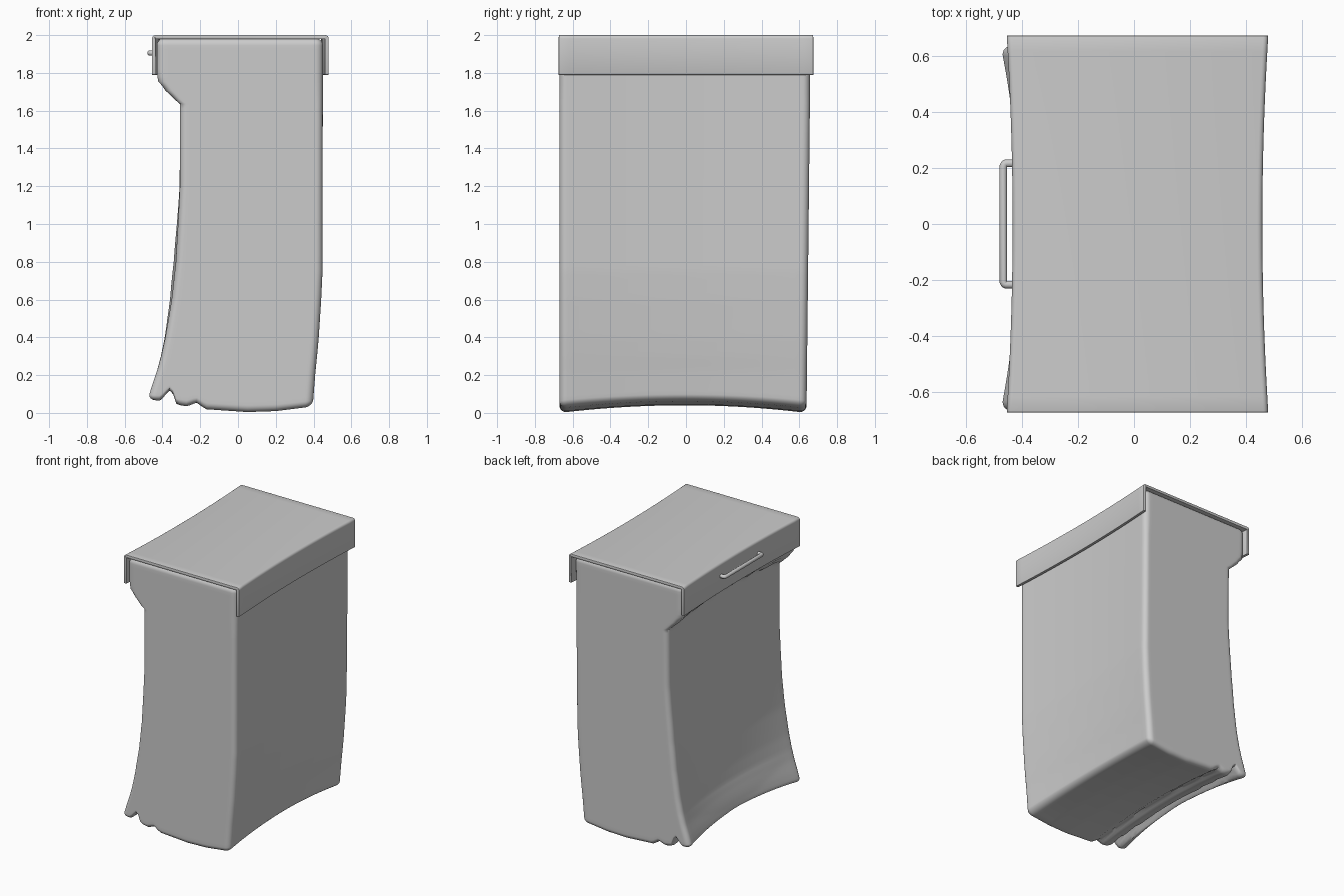
import bpy
import bmesh
import math
from mathutils import Vector

if "Cube" in bpy.data.objects:
    bpy.data.objects.remove(bpy.data.objects["Cube"])

HALF_Y = 0.67


def interp(points, t):
    """Piecewise linear lookup in a list of (position, value)."""
    if t <= points[0][0]:
        return points[0][1]
    for (a, va), (b, vb) in zip(points, points[1:]):
        if t <= b:
            return va + (vb - va) * (t - a) / (b - a)
    return points[-1][1]


def arch(y):
    """One at mid length, zero at the ends."""
    return max(0.0, 1 - (y / HALF_Y) ** 2)


def smooth(obj, angle):
    bpy.ops.object.select_all(action='DESELECT')
    obj.select_set(True)
    bpy.context.view_layer.objects.active = obj
    bpy.ops.object.shade_smooth_by_angle(angle=math.radians(angle))


def add_object(name, bm):
    mesh = bpy.data.meshes.new(name)
    bm.to_mesh(mesh)
    bm.free()
    obj = bpy.data.objects.new(name, mesh)
    bpy.context.collection.objects.link(obj)
    return obj


def add_grid(bm, us, vs, place):
    rows = [[bm.verts.new(place(u, v)) for v in vs] for u in us]
    for r0, r1 in zip(rows, rows[1:]):
        for j in range(len(vs) - 1):
            bm.faces.new((r0[j], r1[j], r1[j + 1], r0[j + 1]))


def samples(half, radius, count):
    """Even steps along the flat, extra steps across the rounded rims."""
    core = half - radius
    rim = [core + radius * math.tan(math.pi / 16 * k) for k in range(1, 5)]
    flat = [-core + 2 * core * i / count for i in range(count + 1)]
    return [-r for r in reversed(rim)] + flat + rim


# Profiles of the bent body
LEFT = [(0, -.485), (.1, -.462), (.2, -.435), (.4, -.39), (.6, -.355), (.8, -.332),
        (1, -.32), (1.2, -.31), (1.64, -.31), (1.66, -.345), (1.69, -.37),
        (1.70, -.385), (1.73, -.405), (1.75, -.425), (1.8, -.432), (2, -.432)]
RIGHT = [(0, .398), (.2, .412), (.4, .43), (.6, .443), (.75, .45), (2, .452)]
BASE = [(-.47, .065), (-.41, .06), (-.36, .12), (-.345, .10), (-.325, .04),
        (-.27, .03), (-.22, .05), (-.17, .015), (.05, 0), (.2, .005), (.4, .03)]
HALF = Vector((0.4, HALF_Y, 0.9925))
RADIUS = 0.04
CORE = HALF - Vector((RADIUS,) * 3)


def warp(p):
    """Round the box rims, then bend the box into the slumped shape."""
    c = Vector([max(-k, min(k, v)) for v, k in zip(p, CORE)])
    p = c + (p - c).normalized() * RADIUS
    y, z = p.y, p.z + HALF.z
    low = max(0.0, 1 - z / 0.9)
    ragged = 0.05 * arch(y) + 0.012 * math.sin(31 * y) * arch(y)
    ledge = z - ragged if 1.5 < z < 1.85 else z
    left = interp(LEFT, ledge) + (0.018 + 0.05 * low) * arch(y)
    left -= 0.012 * max(0, y / HALF_Y) * math.exp(-((z - .75) / .3) ** 2)
    right = interp(RIGHT, z) - 0.022 * arch(y)
    x = left + (right - left) * (p.x + HALF.x) / (2 * HALF.x)
    lift = interp(BASE, x) + 0.04 * arch(y)
    z += lift * max(0.0, 1 - z / 0.3)
    if y > 0:
        y -= 0.01 + 0.022 * (1 - z / 2) * y / HALF_Y
    return Vector((x, y, z))


# Body
bm = bmesh.new()
steps = [samples(h, RADIUS, n) for h, n in zip(HALF, (44, 40, 80))]
for axis in range(3):
    ua, va = [a for a in range(3) if a != axis]
    for side in (-1, 1):
        def place(u, v):
            p = Vector()
            p[axis], p[ua], p[va] = side * HALF[axis], u, v
            return warp(p)
        add_grid(bm, steps[ua], steps[va], place)
bmesh.ops.remove_doubles(bm, verts=bm.verts, dist=0.0002)
bmesh.ops.recalc_face_normals(bm, faces=bm.faces)
body = add_object("body", bm)
smooth(body, 45)

# Lid: a folded sheet open at both ends, pinched at mid length
LID_L, LID_R, ROUND = -0.455, 0.48, 0.018
outline = [(LID_L, 1.79)]
for cx, start in ((LID_L + ROUND, math.pi), (LID_R - ROUND, math.pi / 2)):
    for k in range(5):
        a = start - k * math.pi / 8
        outline.append((cx + ROUND * math.cos(a), 2 - ROUND + ROUND * math.sin(a)))
outline.append((LID_R, 1.79))


def lid_point(i, y):
    x, z = outline[i]
    return Vector((x - math.copysign(0.021 * arch(y), x), y, z))


bm = bmesh.new()
lid_ys = [HALF_Y * (i / 12 - 1) * 1.005 for i in range(25)]
add_grid(bm, range(len(outline)), lid_ys, lid_point)
bmesh.ops.recalc_face_normals(bm, faces=bm.faces)
if max(bm.faces, key=lambda f: f.calc_center_median().z).normal.z < 0:
    bmesh.ops.reverse_faces(bm, faces=bm.faces)
lid = add_object("lid", bm)
shell = lid.modifiers.new("thickness", 'SOLIDIFY')
shell.thickness = 0.02
shell.offset = -1
rim = lid.modifiers.new("soft_edges", 'BEVEL')
rim.width = 0.005
rim.segments = 2
rim.limit_method = 'ANGLE'
rim.angle_limit = math.radians(50)
smooth(lid, 40)

# Handle: bent rod on the lid's side
curve = bpy.data.curves.new("handle", 'CURVE')
curve.dimensions = '3D'
curve.bevel_depth = 0.014
curve.bevel_resolution = 3
curve.use_fill_caps = True
half_path = [(-.43, .217), (-.458, .217), (-.464, .214), (-.467, .207)]
path = half_path + [(x, -y) for x, y in reversed(half_path)]
spline = curve.splines.new('POLY')
spline.points.add(len(path) - 1)
for point, (x, y) in zip(spline.points, path):
    point.co = (x, y, 1.905, 1)
handle = bpy.data.objects.new("handle", curve)
bpy.context.collection.objects.link(handle)
for s in curve.splines:
    s.use_smooth = True
